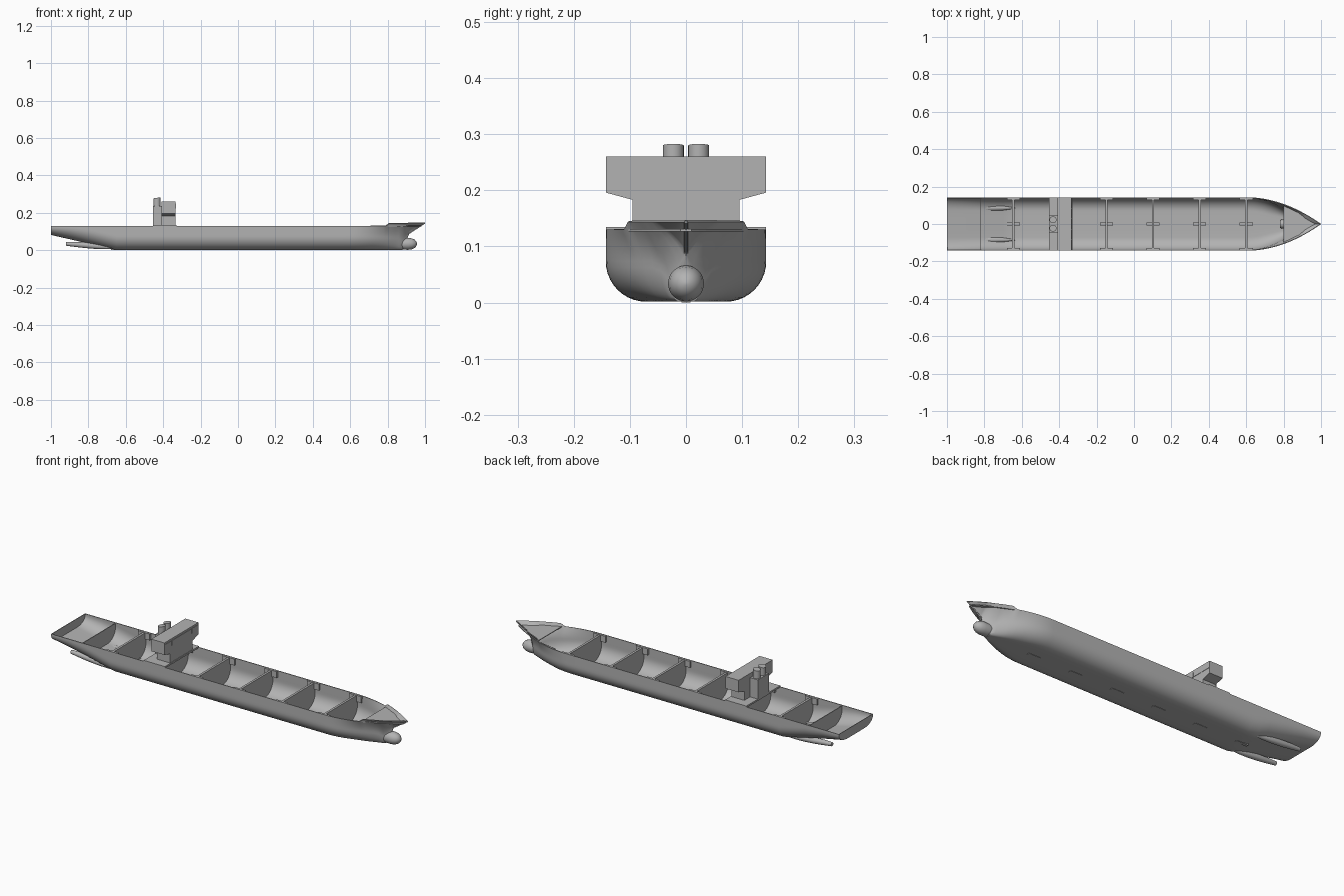
import bpy, bmesh, math
from mathutils import Vector

cube = bpy.data.objects.get("Cube")
if cube:
    bpy.data.objects.remove(cube, do_unlink=True)

grey = bpy.data.materials.new("ship grey")
grey.use_nodes = True
COLOUR = (0.45, 0.45, 0.45, 1)
grey.diffuse_color = COLOUR
grey.node_tree.nodes["Principled BSDF"].inputs["Base Color"].default_value = COLOUR

BEAM = 0.143     # half width
RAIL = 0.13      # main rail height
BOW = 0.6        # where the sides start to close in


def finish(name, bm, smooth=False, thickness=0):
    mesh = bpy.data.meshes.new(name)
    bm.to_mesh(mesh)
    bm.free()
    mesh.materials.append(grey)
    obj = bpy.data.objects.new(name, mesh)
    bpy.context.collection.objects.link(obj)
    bpy.ops.object.select_all(action='DESELECT')
    obj.select_set(True)
    bpy.context.view_layer.objects.active = obj
    if thickness:
        mod = obj.modifiers.new("plating", 'SOLIDIFY')
        mod.thickness = thickness
        mod.offset = -1
        bpy.ops.object.modifier_apply(modifier=mod.name)
    if smooth:
        bpy.ops.object.shade_smooth_by_angle(angle=math.radians(35))
    return obj


def prism(name, outline, axis, depth):
    """Flat outline pushed along an axis vector."""
    bm = bmesh.new()
    face = bm.faces.new([bm.verts.new(p) for p in outline])
    new = bmesh.ops.extrude_face_region(bm, geom=[face])["geom"]
    verts = [g for g in new if isinstance(g, bmesh.types.BMVert)]
    bmesh.ops.translate(bm, verts=verts, vec=Vector(axis) * depth)
    bmesh.ops.recalc_face_normals(bm, faces=bm.faces)
    return finish(name, bm)


def box(name, x, y, z):
    outline = [(x[0], y[0], z[0]), (x[0], y[1], z[0]), (x[0], y[1], z[1]), (x[0], y[0], z[1])]
    return prism(name, outline, (1, 0, 0), x[1] - x[0])


def spindle(name, rings, y, sides=24):
    """Round body along x from (x, centre height, radius) rings."""
    bm = bmesh.new()
    loops = []
    for x, z, r in rings:
        angles = [2 * math.pi * i / sides for i in range(sides)]
        loops.append([bm.verts.new((x, y + r * math.cos(a), z + r * math.sin(a))) for a in angles])
    for a, b in zip(loops, loops[1:]):
        for i in range(sides):
            j = (i + 1) % sides
            bm.faces.new((a[i], a[j], b[j], b[i]))
    bm.faces.new(loops[0])
    bm.faces.new(loops[-1])
    bmesh.ops.recalc_face_normals(bm, faces=bm.faces)
    return finish(name, bm, smooth=True)


def deck_width(x):
    t = max(0, (x - BOW) / (1 - BOW))
    return max(0.0006, BEAM * (1 - t * t))


def keel_height(x):
    if x < -0.65:
        return 0.0015 + 0.08 * (-0.65 - x) / 0.35
    if x < 0.88:
        return 0.0015
    if x < 0.915:
        return 0.0015 + 0.085 * (x - 0.88) / 0.035
    return 0.0865 + 0.055 * (x - 0.915) / 0.085


def section(x, top):
    """Cross-section from the left rail under the keel to the right rail."""
    wide, low = deck_width(x), keel_height(x)
    t = max(0, (x - BOW) / 0.315)
    side = min(wide, max(0.0005, BEAM * (1 - t * t)))
    r = 0.072 * min(1, max(0.01, side / 0.05))
    r = min(r, (top - low) * 0.85)
    flat = side - min(side * 0.6, 0.072)
    half = [(0, low), (flat * 0.5, low)]
    for i in range(11):
        a = math.pi / 2 * i / 10
        half.append((flat + (side - flat) * math.sin(a), low + r * (1 - math.cos(a))))
    for i in range(1, 6):
        s = i / 5
        half.append((side + (wide - side) * s ** 1.5, low + r + (top - low - r) * s))
    return [(x, y, z) for y, z in reversed(half)] + [(x, -y, z) for y, z in half[1:]]


# Hull shell with a closed stern and a raised bow
stations = [-1, -0.9, -0.8, -0.7, -0.65, -0.6, -0.3, 0, 0.3, 0.55]
stations += [BOW + 0.02 * i for i in range(21)] + [0.79, 0.81, 0.91, 0.915, 0.93]
bm = bmesh.new()
rings = []
for x in sorted(set(round(s, 3) for s in stations)):
    step = min(1, max(0, (x - 0.79) / 0.02))
    rings.append([bm.verts.new(p) for p in section(x, RAIL + 0.014 * step)])
for a, b in zip(rings, rings[1:]):
    for i in range(len(a) - 1):
        bm.faces.new((a[i], b[i], b[i + 1], a[i + 1]))
bm.faces.new(rings[0])
finish("hull", bm, smooth=True, thickness=0.004)

# Bow deck
edge = [(x, deck_width(x) - 0.004) for x in [0.8 + 0.02 * i for i in range(10)]]
outline = [(x, y, 0.127) for x, y in edge] + [(x, -y, 0.127) for x, y in reversed(edge)]
prism("bow_deck", outline, (0, 0, 1), 0.004)

# Bulbous bow
bulb = [(0.78, 0.022), (0.83, 0.027), (0.88, 0.031), (0.91, 0.032), (0.93, 0.029),
        (0.945, 0.022), (0.953, 0.013), (0.957, 0.003)]
spindle("bow_bulb", [(x, 0.034, r) for x, r in bulb], 0, 32)


# Cross walls in the holds
def wall(name, x, thick):
    pts = [(px, y * 0.985, z + 0.002) for px, y, z in section(x - thick / 2, RAIL - 0.005)]
    prism(name, pts, (1, 0, 0), thick)


wall("stern_wall", -0.82, 0.004)
for n in range(6):
    x = -0.645 + 0.249 * n
    wall(f"hold_wall_{n + 1}", x, 0.012)
    span = (x - 0.035, x + 0.035)
    box(f"keel_bracket_{n + 1}", span, (-0.008, 0.008), (0, 0.02))
    for side, name in ((1, "left"), (-1, "right")):
        ys = sorted((side * 0.129, side * 0.141))
        box(f"{name}_bracket_{n + 1}", span, ys, (0.095, RAIL - 0.001))

# Shaft housings under the stern
for side, name in ((1, "left"), (-1, "right")):
    spindle(f"{name}_shaft_housing", [(-0.92, 0.034, 0.01), (-0.87, 0.031, 0.0135),
            (-0.82, 0.027, 0.0155), (-0.75, 0.021, 0.015), (-0.7, 0.017, 0.012),
            (-0.66, 0.012, 0.006), (-0.63, 0.01, 0.001)], side * 0.085)

# Bridge block with overhanging wings
box("house_deck", (-0.455, -0.33), (-BEAM, BEAM), (0.126, 0.135))
half = [(0.095, 0.13), (0.095, 0.183), (BEAM, 0.196), (BEAM, 0.26)]
outline = [(-0.41, y, z) for y, z in half] + [(-0.41, -y, z) for y, z in reversed(half)]
prism("bridge", outline, (1, 0, 0), 0.077)
for n in range(5):
    y = (n - 2) * 0.0562
    box(f"bridge_window_{n + 1}", (-0.334, -0.331), (y - 0.027, y + 0.027), (0.224, 0.25))

# Engine casing and twin funnels
box("engine_casing", (-0.455, -0.409), (-0.046, 0.046), (0.13, 0.237))
for side, name in ((1, "left"), (-1, "right")):
    bm = bmesh.new()
    bmesh.ops.create_cone(bm, cap_ends=True, segments=24, radius1=0.0185, radius2=0.0185, depth=0.05)
    bmesh.ops.translate(bm, verts=bm.verts, vec=(-0.433, side * 0.0225, 0.255))
    for v in bm.verts:
        if v.co.z > 0.27:
            v.co.z += (v.co.x + 0.433) * 0.15
    finish(f"{name}_funnel", bm, smooth=True)
